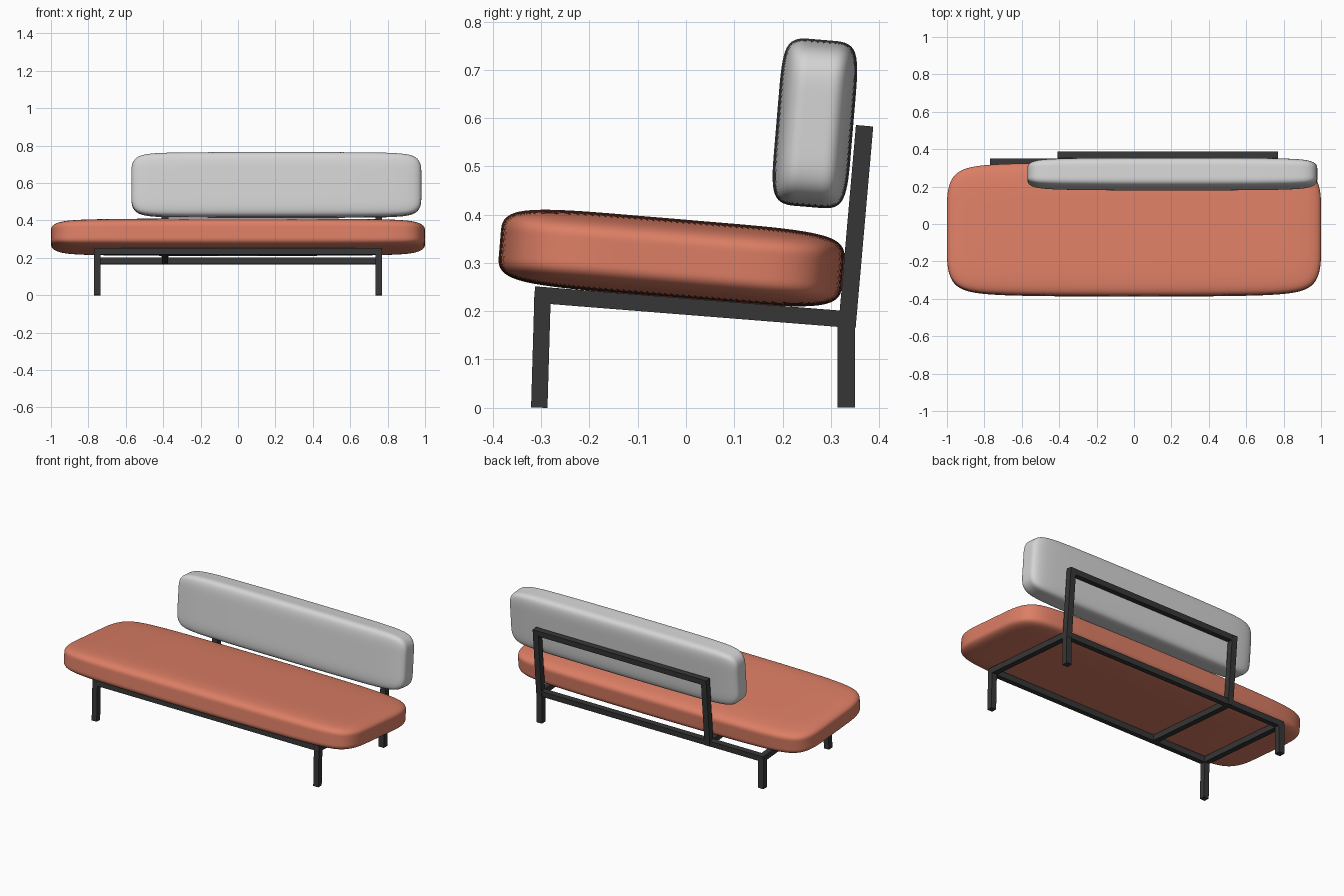
import bpy, bmesh, math
from mathutils import Vector

cube = bpy.data.objects.get("Cube")
if cube:
    bpy.data.objects.remove(cube, do_unlink=True)

TILT = math.radians(-4.8)   # shared recline of seat, frame and back
BAR = 0.034                 # square tube width


def material(name, rgb):
    mat = bpy.data.materials.new(name)
    mat.use_nodes = True
    mat.diffuse_color = (*rgb, 1)
    mat.node_tree.nodes["Principled BSDF"].inputs["Base Color"].default_value = (*rgb, 1)
    return mat


terracotta = material("terracotta fabric", (0.72, 0.21, 0.13))
grey = material("light grey fabric", (0.66, 0.66, 0.66))
black = material("black metal", (0.037, 0.037, 0.037))


def add_object(name, bm, mat):
    mesh = bpy.data.meshes.new(name)
    bm.to_mesh(mesh)
    bm.free()
    mesh.materials.append(mat)
    obj = bpy.data.objects.new(name, mesh)
    bpy.context.collection.objects.link(obj)
    return obj


def cushion(name, centre, half, inner, taper, mat):
    """Soft box: a gridded cage with chosen inner loops, narrowed at both ends."""
    bm = bmesh.new()
    bmesh.ops.create_cube(bm, size=2)
    bmesh.ops.subdivide_edges(bm, edges=bm.edges[:], cuts=2, use_grid_fill=True)
    for v in bm.verts:
        end = abs(v.co.x) > 0.9
        for i in range(3):
            size = half[i] if abs(v.co[i]) > 0.9 else inner[i]
            v.co[i] = math.copysign(size, v.co[i])
        if end:
            v.co.y *= taper[0]
            v.co.z *= taper[1]
    for f in bm.faces:
        f.smooth = True
    obj = add_object(name, bm, mat)
    obj.location = centre
    obj.rotation_euler.x = TILT
    mod = obj.modifiers.new("soft", "SUBSURF")
    mod.levels = mod.render_levels = 4
    return obj


def bar(name, start, end, roll=0.0, width=BAR):
    """Square tube running from start to end."""
    a, b = Vector(start), Vector(end)
    bm = bmesh.new()
    bmesh.ops.create_cube(bm, size=1)
    obj = add_object(name, bm, black)
    obj.location = (a + b) / 2
    if abs(b.x - a.x) > 0.1:      # cross rail
        obj.scale = (b.x - a.x, width, width)
        obj.rotation_euler.x = roll
    else:                         # bar lying in the side plane
        d = b - a
        obj.scale = (width, width, d.length)
        obj.rotation_euler.x = math.atan2(-d.y, d.z)
    return obj


# Upholstery
cushion("seat_cushion", (0, -0.03, 0.31), (1.0, 0.358, 0.082),
        (0.7, 0.1, 0.022), (0.93, 0.88), terracotta)
cushion("back_cushion", (0.205, 0.267, 0.589), (0.775, 0.08, 0.174),
        (0.55, 0.02, 0.06), (0.86, 0.96), grey)

# Base frame
LEG_X = 0.753
POST_X = -0.39
FRONT = (-0.297, 0.233)     # y, z of the front rail
REAR = (0.333, 0.183)       # y, z of the rear rail
edge = LEG_X + BAR / 2
for side, x in (("right", -LEG_X), ("left", LEG_X)):
    bar(f"{side}_front_leg", (x, -0.304, 0), (x, FRONT[0], 0.238))
    bar(f"{side}_rear_leg", (x, 0.332, 0), (x, 0.332, 0.185), width=0.036)
    bar(f"{side}_side_rail", (x, *FRONT), (x, *REAR))
bar("middle_rail", (POST_X, *FRONT), (POST_X, *REAR))
bar("front_rail", (-edge, *FRONT), (edge, *FRONT), TILT)
bar("rear_rail", (-edge, *REAR), (edge, *REAR), TILT)

# Back support, offset toward the left end
TOP = (0.3685, 0.567)
for side, x in (("right", POST_X), ("left", LEG_X)):
    bar(f"{side}_back_post", (x, 0.3335, 0.167), (x, 0.37, 0.584), width=0.036)
bar("back_top_rail", (POST_X - BAR / 2, *TOP), (edge, *TOP), TILT)
